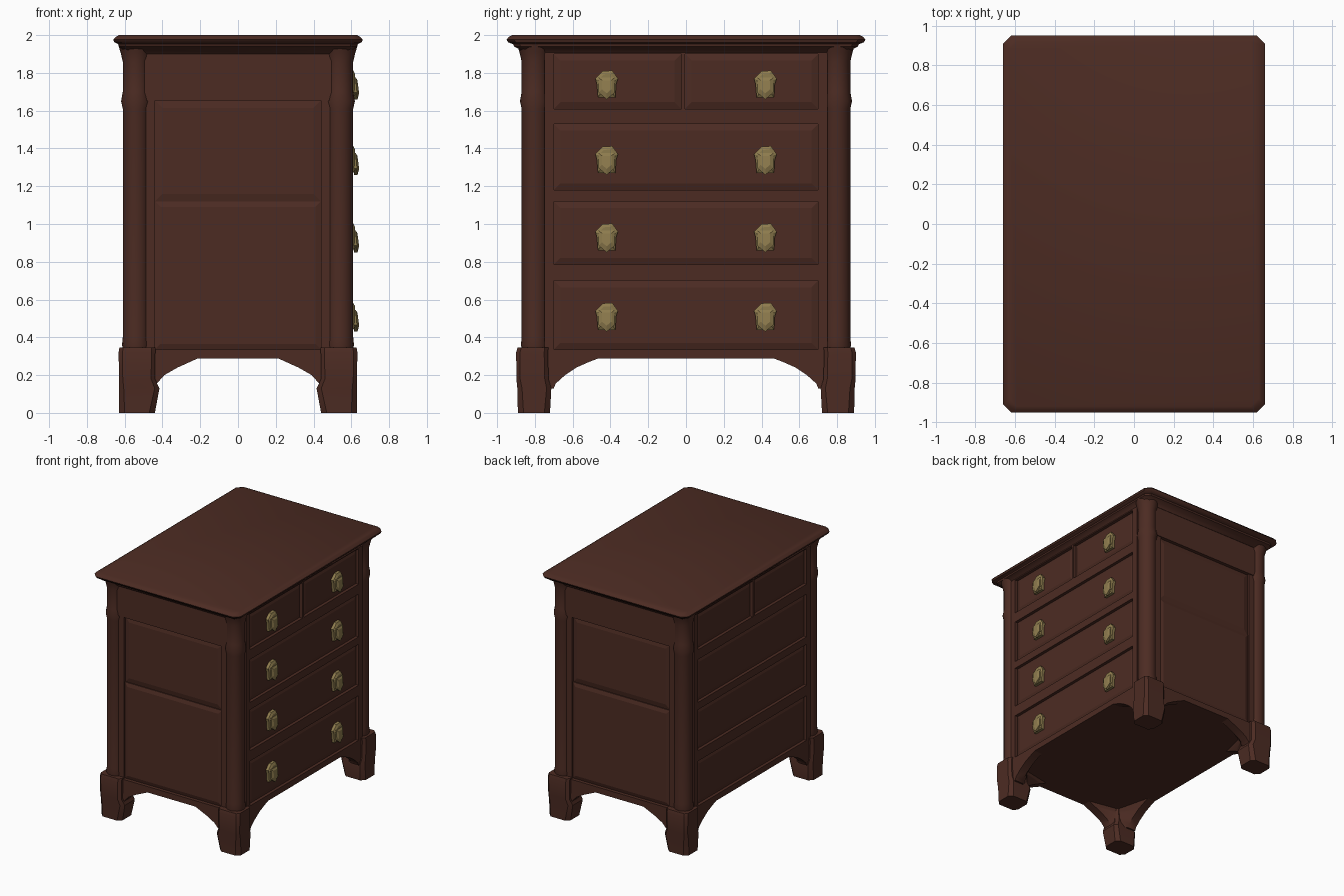
import bpy, bmesh, math
from mathutils import Vector

if "Cube" in bpy.data.objects:
    bpy.data.objects.remove(bpy.data.objects["Cube"])


def material(name, rgb):
    m = bpy.data.materials.new(name)
    m.diffuse_color = (*rgb, 1)
    m.use_nodes = True
    m.node_tree.nodes["Principled BSDF"].inputs["Base Color"].default_value = m.diffuse_color
    return m


WOOD = material("dark_mahogany", (0.073, 0.0245, 0.0165))
BRASS = material("aged_brass", (0.27, 0.20, 0.075))


def finish(name, bm, mat, angle=35):
    bmesh.ops.recalc_face_normals(bm, faces=bm.faces)
    me = bpy.data.meshes.new(name)
    bm.to_mesh(me)
    bm.free()
    ob = bpy.data.objects.new(name, me)
    bpy.context.collection.objects.link(ob)
    me.materials.append(mat)
    bpy.ops.object.select_all(action='DESELECT')
    ob.select_set(True)
    bpy.context.view_layer.objects.active = ob
    bpy.ops.object.shade_smooth_by_angle(angle=math.radians(angle))
    return ob


def box(name, lo, hi, mat=WOOD):
    bm = bmesh.new()
    bmesh.ops.create_cube(bm, size=1)
    for v in bm.verts:
        v.co = Vector([(l + h) / 2 + c * (h - l) for l, h, c in zip(lo, hi, v.co)])
    return finish(name, bm, mat, 25)


def loft(name, rings, mat=WOOD, angle=35):
    """Skin a stack of closed rings and cap both ends."""
    bm = bmesh.new()
    vs = [[bm.verts.new(p) for p in r] for r in rings]
    n = len(vs[0])
    for a, b in zip(vs, vs[1:]):
        for i in range(n):
            bm.faces.new((a[i], a[(i + 1) % n], b[(i + 1) % n], b[i]))
    bm.faces.new(vs[0])
    bm.faces.new(vs[-1])
    return finish(name, bm, mat, angle)


def chamfered(cx, cy, hx, hy, c, z):
    pts = [(hx, hy - c), (hx - c, hy), (c - hx, hy), (-hx, hy - c),
           (-hx, c - hy), (c - hx, -hy), (hx - c, -hy), (hx, c - hy)]
    return [(cx + x, cy + y, z) for x, y in pts]


# Carcass and straight apron band
box("carcass", (-0.565, -0.815, 0.287), (0.565, 0.815, 1.94))
box("apron_band", (-0.60, -0.78, 0.287), (0.60, 0.78, 0.335))
box("end_apron_band", (-0.52, -0.86, 0.287), (0.52, 0.86, 0.335))

# Moulded top
loft("moulded_top", [chamfered(0, 0, hx, hy, c, z) for hx, hy, c, z in [
    (0.595, 0.855, 0.02, 1.90), (0.61, 0.88, 0.03, 1.925), (0.63, 0.91, 0.035, 1.94),
    (0.632, 0.915, 0.035, 1.952), (0.655, 0.942, 0.04, 1.962), (0.66, 0.95, 0.04, 1.976),
    (0.645, 0.937, 0.04, 1.992), (0.63, 0.92, 0.04, 2.0)]], angle=40)

# Round corner columns with capitals
column = [(0.068, 0.33), (0.074, 0.36), (0.07, 0.40), (0.07, 1.61), (0.079, 1.65),
          (0.07, 1.70), (0.07, 1.86), (0.082, 1.91), (0.095, 1.95)]
# Curved bracket reach under each corner: inner x, inner y, height
bracket = [(0.44, 0.70, 0.13), (0.43, 0.69, 0.155), (0.39, 0.64, 0.20), (0.32, 0.58, 0.24),
           (0.26, 0.52, 0.267), (0.21, 0.46, 0.29)]
for sx in (-1, 1):
    for sy in (-1, 1):
        loft("corner_column", [[(sx * 0.54 + r * math.cos(k * math.pi / 8),
                                 sy * 0.80 + r * math.sin(k * math.pi / 8), z)
                                for k in range(16)] for r, z in column], angle=50)
        # Foot with chamfered corners
        loft("bracket_foot", [chamfered(sx * x, sy * y, hx, hy, c, z) for x, y, hx, hy, c, z in [
            (0.535, 0.805, 0.095, 0.085, 0.03, 0.0), (0.523, 0.803, 0.107, 0.09, 0.025, 0.13),
            (0.535, 0.813, 0.095, 0.085, 0.02, 0.18), (0.535, 0.815, 0.097, 0.084, 0.02, 0.32),
            (0.533, 0.81, 0.095, 0.082, 0.02, 0.345)]])
        # Solid spandrel blending the foot into the underside
        loft("foot_bracket", [[(sx * x, sy * y, z) for x, y in
                               [(0.60, 0.86), (0.60, yi), (0.53, yi), (0.46, 0.74),
                                (xi, 0.79), (xi, 0.86)]] for xi, yi, z in bracket], angle=40)


# Boxes on the long faces, given by side, y / z range and depth
def face_x(name, s, y0, y1, z0, z1, depth):
    a, b = sorted((s * 0.54, s * depth))
    box(name, (a, y0, z0), (b, y1, z1))


# Set-back panel on a long (axis 0) or end (axis 1) face with softly sloping borders
def fielded(name, axis, s, u0, u1, z0, z1, back, front, border):
    rings = []
    for d, k in ((back - 0.03, 0), (back, 0), (front, border)):
        r = [(u0 + k, z0 + k), (u1 - k, z0 + k), (u1 - k, z1 - k), (u0 + k, z1 - k)]
        rings.append([(s * d, u, z) if axis == 0 else (u, s * d, z) for u, z in r])
    loft(name, rings, angle=10)


drawers = [(-0.70, -0.025, 1.61, 1.90), (-0.005, 0.70, 1.61, 1.90), (-0.70, 0.70, 1.18, 1.53),
           (-0.70, 0.70, 0.785, 1.12), (-0.70, 0.70, 0.335, 0.70)]
for s in (-1, 1):
    for d in drawers:
        fielded("drawer_front", 0, s, *d, 0.575, 0.587, 0.035)
    for z0, z1 in [(0.70, 0.785), (1.12, 1.18), (1.53, 1.61), (1.90, 1.94)]:
        face_x("drawer_rail", s, -0.75, 0.75, z0, z1, 0.60)
    face_x("drawer_divider", s, -0.025, -0.005, 1.60, 1.91, 0.60)
    for t in (-1, 1):
        y0, y1 = sorted((t * 0.70, t * 0.75))
        face_x("drawer_stile", s, y0, y1, 0.31, 1.94, 0.60)

# Panelled ends: frieze, stiles and two fielded panels
for s in (-1, 1):
    for name, x0, x1, z0, z1, d in [("end_frieze", -0.51, 0.51, 1.655, 1.94, 0.853),
                                    ("end_stile", -0.51, -0.44, 0.33, 1.66, 0.846),
                                    ("end_stile", 0.44, 0.51, 0.33, 1.66, 0.846)]:
        y0, y1 = sorted((s * 0.80, s * d))
        box(name, (x0, y0, z0), (x1, y1, z1))
    fielded("end_upper_panel", 1, s, -0.44, 0.44, 1.12, 1.655, 0.825, 0.834, 0.04)
    fielded("end_lower_panel", 1, s, -0.44, 0.44, 0.335, 1.12, 0.832, 0.842, 0.03)

# Brass pulls: faceted backplate with a hanging drop
for z in (1.74, 1.34, 0.93, 0.51):
    for y in (-0.42, 0.42):
        plate = [(-0.052, 0.0), (-0.06, 0.03), (-0.02, 0.07), (0.03, 0.072), (0.06, 0.03),
                 (0.05, 0.0), (0.046, -0.07), (-0.046, -0.07)]
        loft("pull_backplate", [[(x, y + u * k, z + w * k) for u, w in plate]
                                for x, k in ((0.58, 1.0), (0.610, 1.0), (0.620, 0.75))], BRASS, 20)
        drop = [(-0.042, 0.035), (0.042, 0.035), (0.042, -0.045), (0.0, -0.08), (-0.042, -0.045)]
        loft("pull_drop", [[(x - 0.08 * w, y + u * k, z + w * k) for u, w in drop]
                           for x, k in ((0.608, 1.0), (0.626, 1.0), (0.635, 0.6))], BRASS, 20)
